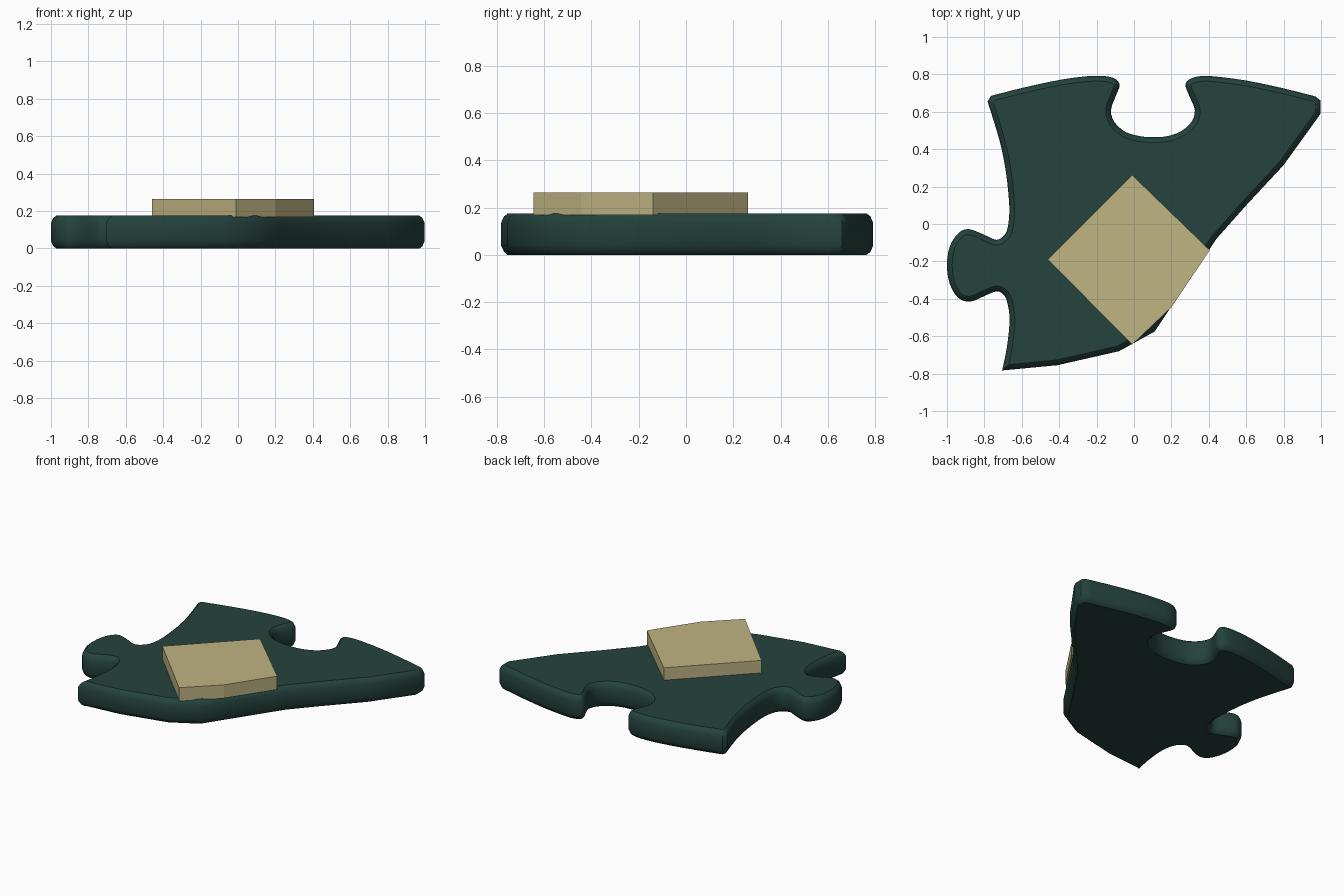
import bpy, bmesh
from mathutils import Vector

if "Cube" in bpy.data.objects:
    bpy.data.objects.remove(bpy.data.objects["Cube"])


def material(name, color):
    m = bpy.data.materials.new(name)
    m.diffuse_color = (*color, 1)
    m.use_nodes = True
    m.node_tree.nodes["Principled BSDF"].inputs["Base Color"].default_value = m.diffuse_color
    return m


def smooth_run(pts, steps=3):
    """Rounded path through the points, ends kept sharp."""
    p = [Vector(q) for q in pts]
    p = [p[0]] + p + [p[-1]]
    out = []
    for a, b, c, d in zip(p, p[1:], p[2:], p[3:]):
        for i in range(steps):
            t = i / steps
            out.append(0.5 * (2 * b + (c - a) * t + (2 * a - 5 * b + 4 * c - d) * t * t
                              + (3 * b - a - 3 * c + d) * t ** 3))
    return out + [p[-1]]


def inset(loop, dist):
    """Move a clockwise outline inwards with mitred corners."""
    out = []
    for i, p in enumerate(loop):
        d1 = (p - loop[i - 1]).normalized()
        d2 = (loop[(i + 1) % len(loop)] - p).normalized()
        n1, n2 = Vector((d1.y, -d1.x)), Vector((d2.y, -d2.x))
        n = (n1 + n2).normalized()
        out.append(p + n * dist / max(n.dot(n1), 0.6))
    return out


def slab(name, loop, layers, mat):
    """Stack of outline rings (height, inset) closed top and bottom."""
    bm = bmesh.new()
    rings = [[bm.verts.new((*p, z)) for p in inset(loop, d)] for z, d in layers]
    n = len(loop)
    for lo, hi in zip(rings, rings[1:]):
        for i in range(n):
            j = (i + 1) % n
            bm.faces.new((lo[i], hi[i], hi[j], lo[j]))
    bm.faces.new(rings[0])
    bm.faces.new(rings[-1][::-1])
    bmesh.ops.recalc_face_normals(bm, faces=bm.faces)
    me = bpy.data.meshes.new(name)
    bm.to_mesh(me)
    bm.free()
    me.materials.append(mat)
    ob = bpy.data.objects.new(name, me)
    bpy.context.collection.objects.link(ob)
    return ob


green = material("dark green", (0.018, 0.056, 0.047))
tan = material("tan", (0.53, 0.46, 0.23))

# Left side with the knob, bottom to top
left = [(-0.705, -0.783), (-0.68, -0.66), (-0.665, -0.52), (-0.675, -0.43), (-0.695, -0.38),
        (-0.735, -0.36), (-0.8, -0.385), (-0.875, -0.415), (-0.94, -0.395), (-0.985, -0.32),
        (-1.0, -0.22), (-0.985, -0.12), (-0.94, -0.05), (-0.885, -0.027), (-0.8, -0.058),
        (-0.735, -0.085), (-0.69, -0.055), (-0.672, 0.0), (-0.667, 0.1), (-0.685, 0.28),
        (-0.72, 0.45), (-0.783, 0.655)]
# Top side with the socket, left to right
top = [(-0.765, 0.685), (-0.6, 0.727), (-0.4, 0.77), (-0.25, 0.79), (-0.15, 0.79),
       (-0.095, 0.773), (-0.077, 0.74), (-0.095, 0.69), (-0.123, 0.61), (-0.105, 0.545),
       (-0.045, 0.492), (0.03, 0.47), (0.1, 0.464), (0.18, 0.47), (0.255, 0.498),
       (0.31, 0.55), (0.325, 0.61), (0.3, 0.675), (0.275, 0.74), (0.295, 0.773),
       (0.35, 0.79), (0.42, 0.79), (0.6, 0.767), (0.8, 0.725), (0.97, 0.682)]
# Angular edge along the right and front
cut = [(0.998, 0.66), (0.998, 0.59), (0.8, 0.315), (0.6, 0.1), (0.44, -0.08),
       (0.2, -0.44), (0.11, -0.575), (-0.08, -0.68), (-0.41, -0.755)]
outline = smooth_run(left) + smooth_run(top) + [Vector(p) for p in cut]

piece = slab("puzzle_piece", outline,
             [(0, 0.028), (0.012, 0.012), (0.04, 0), (0.135, 0), (0.163, 0.012), (0.175, 0.028)], green)

# Square plate trimmed along the angular edge
plate = [Vector(p) for p in [(-0.46, -0.19), (-0.01, 0.262), (0.405, -0.14), (0.2, -0.445), (-0.01, -0.645)]]
slab("top_plate", plate, [(0.168, 0), (0.263, 0)], tan)

bpy.ops.object.select_all(action='DESELECT')
piece.select_set(True)
bpy.context.view_layer.objects.active = piece
bpy.ops.object.shade_smooth_by_angle(angle=0.61)
